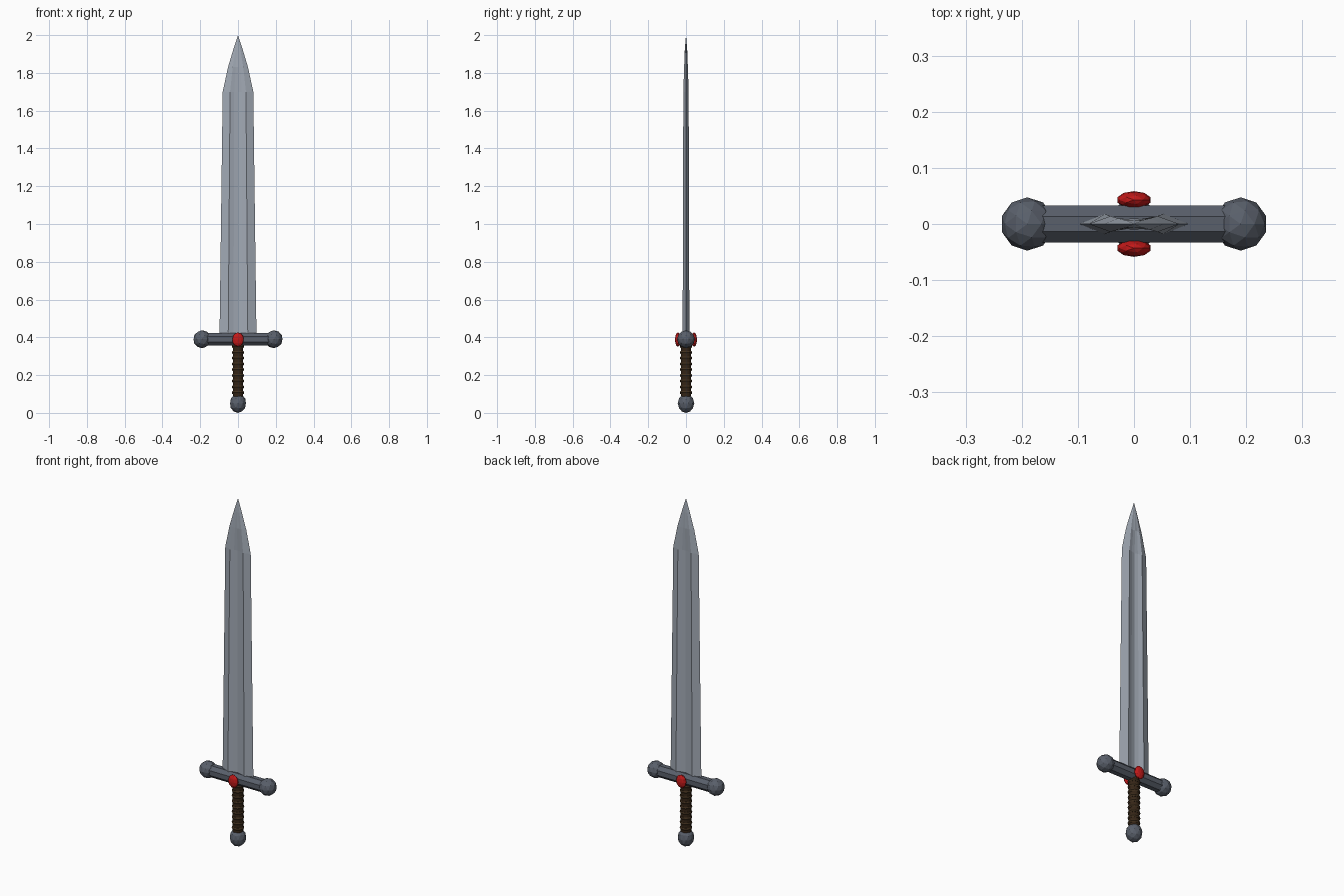
import bpy, bmesh, math
from mathutils import Matrix

if "Cube" in bpy.data.objects:
    bpy.data.objects.remove(bpy.data.objects["Cube"])


def material(name, rgb):
    m = bpy.data.materials.new(name)
    m.diffuse_color = (*rgb, 1)
    m.use_nodes = True
    m.node_tree.nodes["Principled BSDF"].inputs["Base Color"].default_value = m.diffuse_color
    return m


STEEL = material("steel", (0.36, 0.40, 0.46))
DARK = material("dark_steel", (0.10, 0.115, 0.145))
LEATHER = material("leather", (0.035, 0.018, 0.008))
WIRE = material("wrap", (0.05, 0.028, 0.012))
RED = material("red_gem", (0.55, 0.01, 0.01))


def finish(name, bm, mat):
    bmesh.ops.recalc_face_normals(bm, faces=bm.faces)
    me = bpy.data.meshes.new(name)
    bm.to_mesh(me)
    bm.free()
    me.materials.append(mat)
    ob = bpy.data.objects.new(name, me)
    bpy.context.collection.objects.link(ob)
    return ob


def ball(name, loc, size, mat):
    bm = bmesh.new()
    bmesh.ops.create_icosphere(bm, subdivisions=2, radius=1,
                               matrix=Matrix.Translation(loc) @ Matrix.Diagonal((*size, 1)))
    return finish(name, bm, mat)


def rod(name, loc, radius, length, sides, mat, rot=Matrix()):
    bm = bmesh.new()
    spin = Matrix.Rotation(math.pi / sides, 4, 'Z')
    bmesh.ops.create_cone(bm, cap_ends=True, segments=sides, radius1=radius, radius2=radius,
                          depth=length, matrix=Matrix.Translation(loc) @ rot @ spin)
    return finish(name, bm, mat)


# Blade: stacked sections (z, edge x, ridge x, ridge y, fuller x, fuller y)
sections = [(0.39, 0.098, 0.052, 0.018, 0.024, 0.009),
            (1.70, 0.081, 0.042, 0.014, 0.020, 0.007),
            (1.83, 0.053, 0.028, 0.010, 0.013, 0.009),
            (1.92, 0.026, 0.013, 0.006, 0.006, 0.006)]
bm = bmesh.new()
rings = []
for z, ex, rx, ry, fx, fy in sections:
    my = fy * (0.5 if z < 1.8 else 1.1)
    half = [(-ex, 0), (-rx, -ry), (-fx, -fy), (0, -my), (fx, -fy), (rx, -ry)]
    outline = half + [(-x, -y) for x, y in half]
    rings.append([bm.verts.new((x, y, z)) for x, y in outline])
n = len(rings[0])
for a, b in zip(rings, rings[1:]):
    for i in range(n):
        j = (i + 1) % n
        bm.faces.new((a[i], a[j], b[j], b[i]))
tip = bm.verts.new((0, 0, 2.0))
for i in range(n):
    bm.faces.new((rings[-1][i], rings[-1][(i + 1) % n], tip))
bm.faces.new(rings[0])
finish("blade", bm, STEEL)

# Crossguard with round ends and a gem on both faces
rod("crossguard", (0, 0, 0.39), 0.036, 0.38, 8, DARK, Matrix.Rotation(math.pi / 2, 4, 'Y'))
for side, tag in ((-1, "left"), (1, "right")):
    ball(f"guard_end_{tag}", (side * 0.19, 0, 0.39), (0.0475, 0.0475, 0.0475), DARK)
for side, tag in ((-1, "front"), (1, "back")):
    ball(f"gem_{tag}", (0, side * 0.043, 0.388), (0.031, 0.0155, 0.038), RED)

# Grip core and wrapped rings
rod("grip", (0, 0, 0.23), 0.028, 0.29, 12, LEATHER)
RINGS, SEG, TUBE = 9, 12, 6
for k in range(RINGS):
    z0 = 0.107 + k * 0.0305
    bm = bmesh.new()
    loop = [[bm.verts.new(((0.026 + 0.007 * math.cos(q)) * math.cos(p),
                           (0.026 + 0.007 * math.cos(q)) * math.sin(p),
                           z0 + 0.009 * math.sin(q)))
             for q in (math.tau * t / TUBE for t in range(TUBE))]
            for p in (math.tau * s / SEG for s in range(SEG))]
    for s in range(SEG):
        for t in range(TUBE):
            a, b = loop[s], loop[(s + 1) % SEG]
            u = (t + 1) % TUBE
            bm.faces.new((a[t], b[t], b[u], a[u]))
    finish(f"grip_wrap_{k + 1}", bm, WIRE)

# Pommel
ball("pommel", (0, 0, 0.051), (0.044, 0.044, 0.051), DARK)
